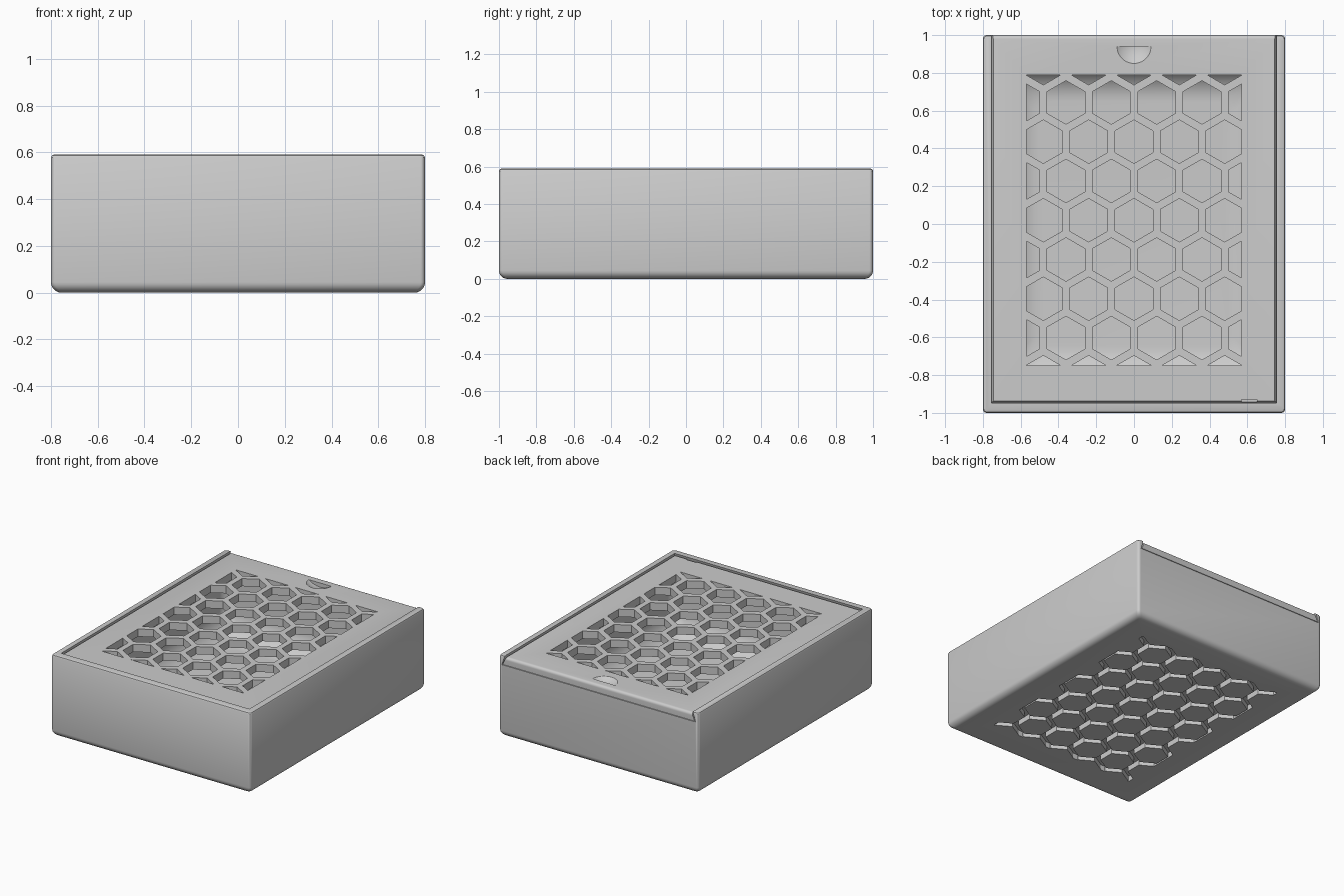
import bpy, bmesh, math
from math import pi, sin, cos

if "Cube" in bpy.data.objects:
    bpy.data.objects.remove(bpy.data.objects["Cube"], do_unlink=True)

grey = bpy.data.materials.new("plain grey")
grey.use_nodes = True
GREY = (0.6, 0.6, 0.6, 1)
grey.diffuse_color = GREY
grey.node_tree.nodes["Principled BSDF"].inputs["Base Color"].default_value = GREY

PITCH, HEX_R, MID_Y = 0.24, 0.115, 0.02
TOP, LID_TOP, LID_BASE = 0.59, 0.58, 0.525


def finish(name, bm):
    bmesh.ops.recalc_face_normals(bm, faces=bm.faces)
    mesh = bpy.data.meshes.new(name)
    bm.to_mesh(mesh)
    bm.free()
    obj = bpy.data.objects.new(name, mesh)
    bpy.context.collection.objects.link(obj)
    mesh.materials.append(grey)
    return obj


def cut(obj, *cutters):
    """Subtract each cutter and remove it."""
    for c in cutters:
        mod = obj.modifiers.new("cut", 'BOOLEAN')
        mod.operation, mod.solver, mod.object = 'DIFFERENCE', 'EXACT', c
        c.hide_render = True
        bpy.context.view_layer.objects.active = obj
        bpy.ops.object.modifier_apply(modifier=mod.name)
        bpy.data.objects.remove(c, do_unlink=True)


def loft(name, hx, hy, radius, profile, steps=5):
    """Rounded rectangles stacked along a profile of (inset, height)."""
    bm = bmesh.new()
    rings = []
    for inset, z in profile:
        ring = []
        for q, (sx, sy) in enumerate([(1, 1), (-1, 1), (-1, -1), (1, -1)]):
            for i in range(steps + 1):
                a = (q + i / steps) * pi / 2
                ring.append(bm.verts.new((sx * (hx - inset - radius) + radius * cos(a),
                                          sy * (hy - inset - radius) + radius * sin(a), z)))
        rings.append(ring)
    n = len(rings[0])
    for lo, hi in zip(rings, rings[1:]):
        for i in range(n):
            bm.faces.new((lo[i], lo[(i + 1) % n], hi[(i + 1) % n], hi[i]))
    bm.faces.new(rings[0])
    bm.faces.new(rings[-1])
    return finish(name, bm)


def fillet(r, z, steps):
    """Rounded lower edge as (inset, height) pairs."""
    angles = [i / steps * pi / 2 for i in range(steps + 1)]
    return [(r * (1 - sin(a)), z + r * (1 - cos(a))) for a in angles]


def block(name, x0, x1, y0, y1, z0, z1):
    bm = bmesh.new()
    bmesh.ops.create_cube(bm, size=1)
    for v in bm.verts:
        v.co = [a if c < 0 else b for c, a, b in zip(v.co, (x0, y0, z0), (x1, y1, z1))]
    return finish(name, bm)


def dovetail(name, base, top, y0, lean, y1, z0, z1):
    """Slab that is wider at its base along the sides and the front."""
    obj = block(name, -base, base, y0, y1, z0, z1)
    for v in obj.data.vertices:
        if v.co.z > (z0 + z1) / 2:
            v.co.x *= top / base
            if v.co.y < 0:
                v.co.y += lean
    return obj


def honeycomb(name, z0, z1, clip=None):
    """Hexagonal prisms, optionally trimmed to a rectangle (half x, half y)."""
    bm = bmesh.new()
    for row in range(-4, 5):
        for col in range(-3, 4):
            cx = (col + 0.5 * (row % 2)) * PITCH
            cy = MID_Y + row * PITCH * sin(pi / 3)
            bm.faces.new([bm.verts.new((cx + HEX_R * sin(k * pi / 3),
                                        cy + HEX_R * cos(k * pi / 3), z0)) for k in range(6)])
    if clip:
        for axis, mid in ((0, 0), (1, MID_Y)):
            for s in (-1, 1):
                co, no = [0, 0, 0], [0, 0, 0]
                co[axis], no[axis] = mid + s * clip[axis], s
                bmesh.ops.bisect_plane(bm, geom=bm.verts[:] + bm.edges[:] + bm.faces[:],
                                       plane_co=co, plane_no=no, clear_outer=True)
    ext = bmesh.ops.extrude_face_region(bm, geom=bm.faces[:], use_keep_orig=True)
    bmesh.ops.translate(bm, vec=(0, 0, z1 - z0),
                        verts=[g for g in ext["geom"] if isinstance(g, bmesh.types.BMVert)])
    return finish(name, bm)


# Box body with softened edges, hollow with a rounded floor
body = loft("box_body", 0.8, 1, 0.02,
            fillet(0.045, 0, 6) + [(0, TOP - 0.012), (0.004, TOP - 0.004), (0.012, TOP)])
cavity = loft("cavity_cutter", 0.68, 0.83, 0.08, fillet(0.18, 0.08, 10) + [(0, TOP)], 8)
slot = dovetail("slot_cutter", 0.777, 0.751, -0.965, 0.02, 1.1, LID_BASE - 0.004, TOP + 0.01)

# Honeycomb grooves under the base
grooves = block("groove_cutter", -0.59, 0.59, MID_Y - 0.78, MID_Y + 0.77, -0.05, 0.04)
cut(grooves, honeycomb("groove_cells", -0.1, 0.1))
cut(body, cavity, slot, grooves)

# Sliding lid with a rounded back edge
lid = dovetail("sliding_lid", 0.77, 0.745, -0.958, 0.02, 1.0, LID_BASE, LID_TOP)
bm = bmesh.new()
bm.from_mesh(lid.data)
back = [e for e in bm.edges if all(v.co.y > 0.9 and v.co.z > 0.55 for v in e.verts)]
bmesh.ops.bevel(bm, geom=back, offset=0.02, segments=5, profile=0.5, affect='EDGES')
bm.to_mesh(lid.data)
bm.free()
cut(lid, honeycomb("lid_holes", 0.4, 0.7, (0.57, 0.77)))

# Thumb scoop: half a shallow spherical dish
bm = bmesh.new()
bmesh.ops.create_uvsphere(bm, u_segments=64, v_segments=48, radius=0.15)
bmesh.ops.translate(bm, verts=bm.verts, vec=(0, 0.94, LID_TOP + 0.12))
cutaway = bmesh.ops.bisect_plane(bm, geom=bm.verts[:] + bm.edges[:] + bm.faces[:],
                                 plane_co=(0, 0.94, 0), plane_no=(0, 1, 0), clear_outer=True)
bmesh.ops.holes_fill(bm, edges=[e for e in bm.edges if e.is_boundary])
scoop = finish("scoop_cutter", bm)

# Small catch notch on the lid's front edge
notch = block("notch_cutter", 0.57, 0.65, -1, -0.93, LID_TOP - 0.015, 0.7)
cut(lid, scoop, notch)

for obj in (body, lid):
    bpy.ops.object.select_all(action='DESELECT')
    obj.select_set(True)
    bpy.context.view_layer.objects.active = obj
    bpy.ops.object.shade_smooth_by_angle(angle=math.radians(30))
